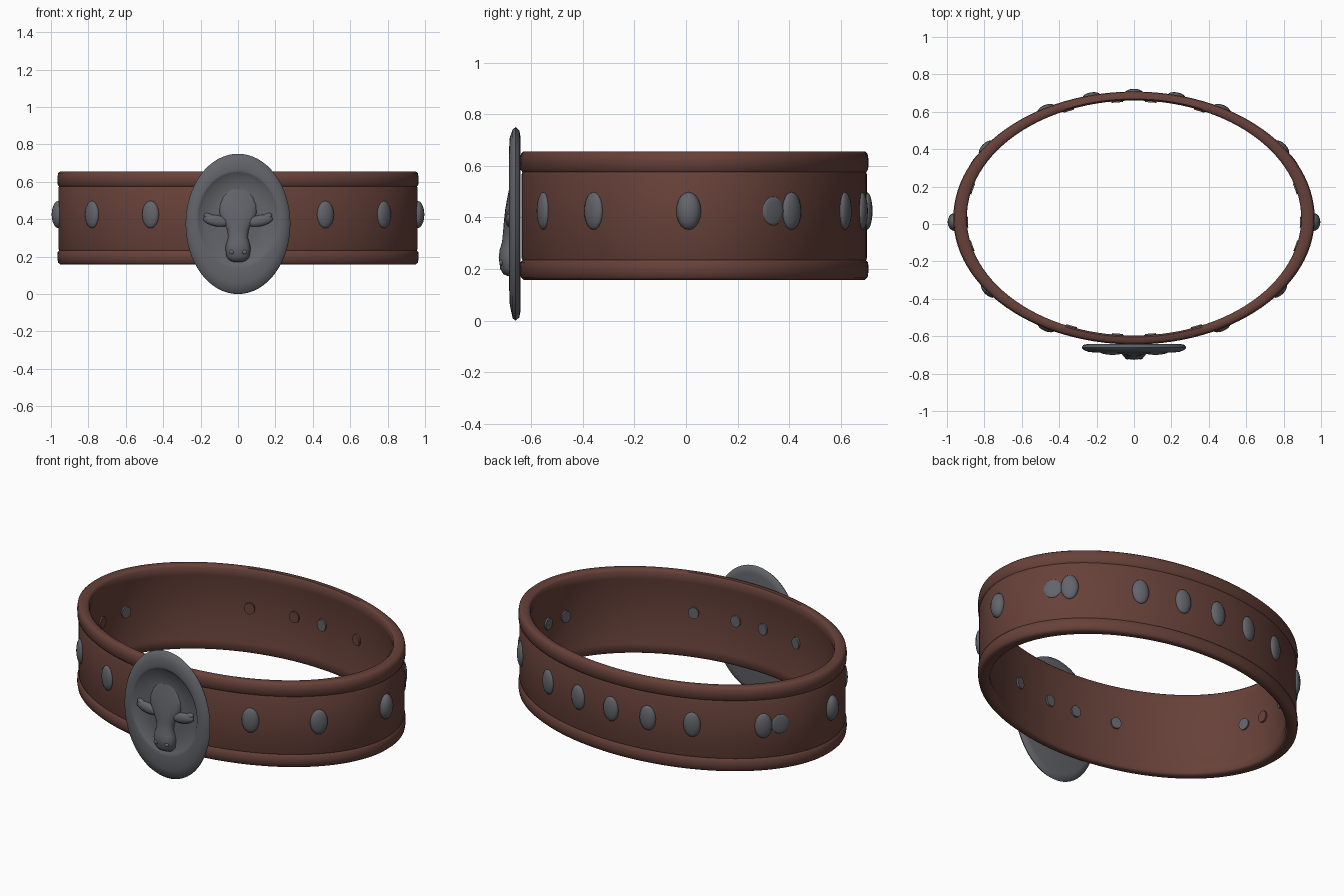
import bpy, bmesh, math
from mathutils import Matrix, Vector

if "Cube" in bpy.data.objects:
    bpy.data.objects.remove(bpy.data.objects["Cube"])


def material(name, rgb):
    m = bpy.data.materials.new(name)
    m.diffuse_color = (*rgb, 1)
    m.use_nodes = True
    m.node_tree.nodes["Principled BSDF"].inputs["Base Color"].default_value = m.diffuse_color
    return m


LEATHER = material("brown_leather", (0.135, 0.053, 0.041))
METAL = material("grey_metal", (0.125, 0.128, 0.145))
CY = 0.032            # centre of the oval band in y
STUD_Z = 0.425


def finish(name, bm, mat, angle=40):
    bmesh.ops.recalc_face_normals(bm, faces=bm.faces)
    mesh = bpy.data.meshes.new(name)
    bm.to_mesh(mesh)
    bm.free()
    mesh.materials.append(mat)
    ob = bpy.data.objects.new(name, mesh)
    bpy.context.collection.objects.link(ob)
    bpy.ops.object.select_all(action='DESELECT')
    ob.select_set(True)
    bpy.context.view_layer.objects.active = ob
    bpy.ops.object.shade_smooth_by_angle(angle=math.radians(angle))
    return ob


def loft(name, rings, mat, wrap=False, angle=40):
    """Skin closed rings of points, capped at the ends or wrapped round."""
    bm = bmesh.new()
    loops = [[bm.verts.new(p) for p in ring] for ring in rings]
    pairs = list(zip(loops, loops[1:]))
    if wrap:
        pairs.append((loops[-1], loops[0]))
    else:
        bm.faces.new(loops[0])
        bm.faces.new(loops[-1])
    for a, b in pairs:
        n = len(a)
        for i in range(n):
            j = (i + 1) % n
            bm.faces.new((a[i], a[j], b[j], b[i]))
    return finish(name, bm, mat, angle)


def turn(n):
    return [(math.cos(2 * math.pi * i / n), math.sin(2 * math.pi * i / n)) for i in range(n)]


# Leather band: (x radius, y radius, z) section swept round the oval
section = [
    (0.950, 0.662, 0.158), (0.962, 0.672, 0.168), (0.966, 0.676, 0.195),
    (0.964, 0.674, 0.225), (0.956, 0.666, 0.234), (0.960, 0.669, 0.242),
    (0.960, 0.669, 0.568), (0.956, 0.666, 0.576), (0.964, 0.674, 0.585),
    (0.966, 0.676, 0.620), (0.962, 0.672, 0.646), (0.950, 0.662, 0.656),
    (0.905, 0.637, 0.656), (0.894, 0.628, 0.645), (0.894, 0.628, 0.600),
    (0.899, 0.632, 0.585), (0.899, 0.632, 0.230), (0.894, 0.628, 0.215),
    (0.894, 0.628, 0.168), (0.905, 0.637, 0.158),
]
loft("band", [[(rx * c, CY + ry * s, z) for c, s in turn(112)] for rx, ry, z in section],
     LEATHER, wrap=True, angle=50)

# Oval badge plate: (x radius, z radius, centre z, y) rings from back to front
plate = [
    (0.245, 0.335, 0.375, -0.641), (0.270, 0.362, 0.375, -0.646),
    (0.280, 0.375, 0.375, -0.660), (0.272, 0.366, 0.375, -0.672),
    (0.245, 0.325, 0.385, -0.683), (0.222, 0.262, 0.400, -0.686),
    (0.210, 0.245, 0.403, -0.683), (0.202, 0.235, 0.405, -0.673),
    (0.120, 0.140, 0.405, -0.675),
]
loft("badge_plate", [[(rx * c, y, cz + rz * s) for c, s in turn(64)] for rx, rz, cz, y in plate],
     METAL, angle=60)

# Animal head relief: (z, half width, front y) sections from muzzle to brow
BASE = -0.670
head = [
    (0.172, 0.025, -0.690), (0.180, 0.046, -0.708), (0.200, 0.062, -0.720),
    (0.245, 0.068, -0.726), (0.275, 0.062, -0.722), (0.305, 0.052, -0.713),
    (0.345, 0.058, -0.709), (0.385, 0.078, -0.706), (0.430, 0.100, -0.701),
    (0.475, 0.098, -0.693), (0.520, 0.080, -0.684), (0.560, 0.045, -0.675),
]


def head_ring(z, w, y):
    arc = [math.pi * i / 14 for i in range(15)]
    return [(w * math.cos(a), BASE + (y - BASE) * math.sin(a) ** 0.7, z) if 0 < i < 14
            else (w * math.cos(a), BASE, z) for i, a in enumerate(arc)]


loft("head_relief", [head_ring(*h) for h in head], METAL, angle=60)


def ellipsoid(name, loc, size, mat, rot=Matrix(), seg=16, rings=10):
    bm = bmesh.new()
    bmesh.ops.create_uvsphere(bm, u_segments=seg, v_segments=rings, radius=1)
    bm.transform(Matrix.Translation(loc) @ rot @ Matrix.Diagonal((*size, 1)))
    return finish(name, bm, mat, 60)


# Ears, nostrils and brow ridges on the head
for side, s in (("left", -1), ("right", 1)):
    ellipsoid(f"ear_{side}", (s * 0.115, -0.680, 0.392), (0.072, 0.020, 0.030), METAL,
              Matrix.Rotation(s * -0.18, 4, 'Y'))
    ellipsoid(f"ear_tip_{side}", (s * 0.155, -0.677, 0.412), (0.030, 0.016, 0.018), METAL,
              Matrix.Rotation(s * -0.5, 4, 'Y'))
    ellipsoid(f"nostril_{side}", (s * 0.034, -0.716, 0.225), (0.016, 0.008, 0.012), METAL, seg=10, rings=6)


def on_band(x, y, rx, ry):
    """Snap a plan point to an oval; return the point and its outward turn."""
    a = math.atan2((y - CY) / ry, x / rx)
    p = Vector((rx * math.cos(a), CY + ry * math.sin(a), STUD_Z))
    return p, Matrix.Rotation(math.atan2(math.sin(a) / ry, math.cos(a) / rx), 4, 'Z')


# Domed outer studs, with one worn flat stud on each side
outer = [(0.47, -0.555), (0.785, -0.36), (0.97, 0.01), (0.785, 0.405), (0.47, 0.615), (0.23, 0.69)]
studs = [(s * x, y) for x, y in outer for s in (-1, 1)] + [(0, 0.70)]
for i, (x, y) in enumerate(studs):
    p, r = on_band(x, y, 0.960, 0.669)
    ellipsoid(f"stud_{i}", p, (0.037 if abs(x) > 0.9 else 0.022, 0.048, 0.073), METAL, r)
for i, s in enumerate((-1, 1)):
    p, r = on_band(s * 0.845, 0.335, 0.960, 0.669)
    ellipsoid(f"flat_stud_{i}", p, (0.008, 0.050, 0.056), METAL, r)


# Small flat rivet backs on the inner wall
inner = [(0.09, -0.60), (0.34, -0.56), (0.88, -0.12), (0.89, 0.01), (0.87, 0.19), (0.35, 0.61), (0.09, 0.66)]
covered = {(-0.09, 0.66), (0.35, 0.61), (-0.35, 0.61), (-0.89, 0.01)}
for i, (x, y) in enumerate((s * x, y) for x, y in inner for s in (-1, 1)):
    p, r = on_band(x, y, 0.897, 0.630)
    bm = bmesh.new()
    bmesh.ops.create_cone(bm, cap_ends=True, segments=12, radius1=1, radius2=1, depth=1)
    bm.transform(Matrix.Translation(p) @ r @ Matrix.Diagonal((0.018, 0.030, 0.034, 1))
                 @ Matrix.Rotation(math.pi / 2, 4, 'Y'))
    finish(f"rivet_back_{i}", bm, LEATHER if (x, y) in covered else METAL, 30)
